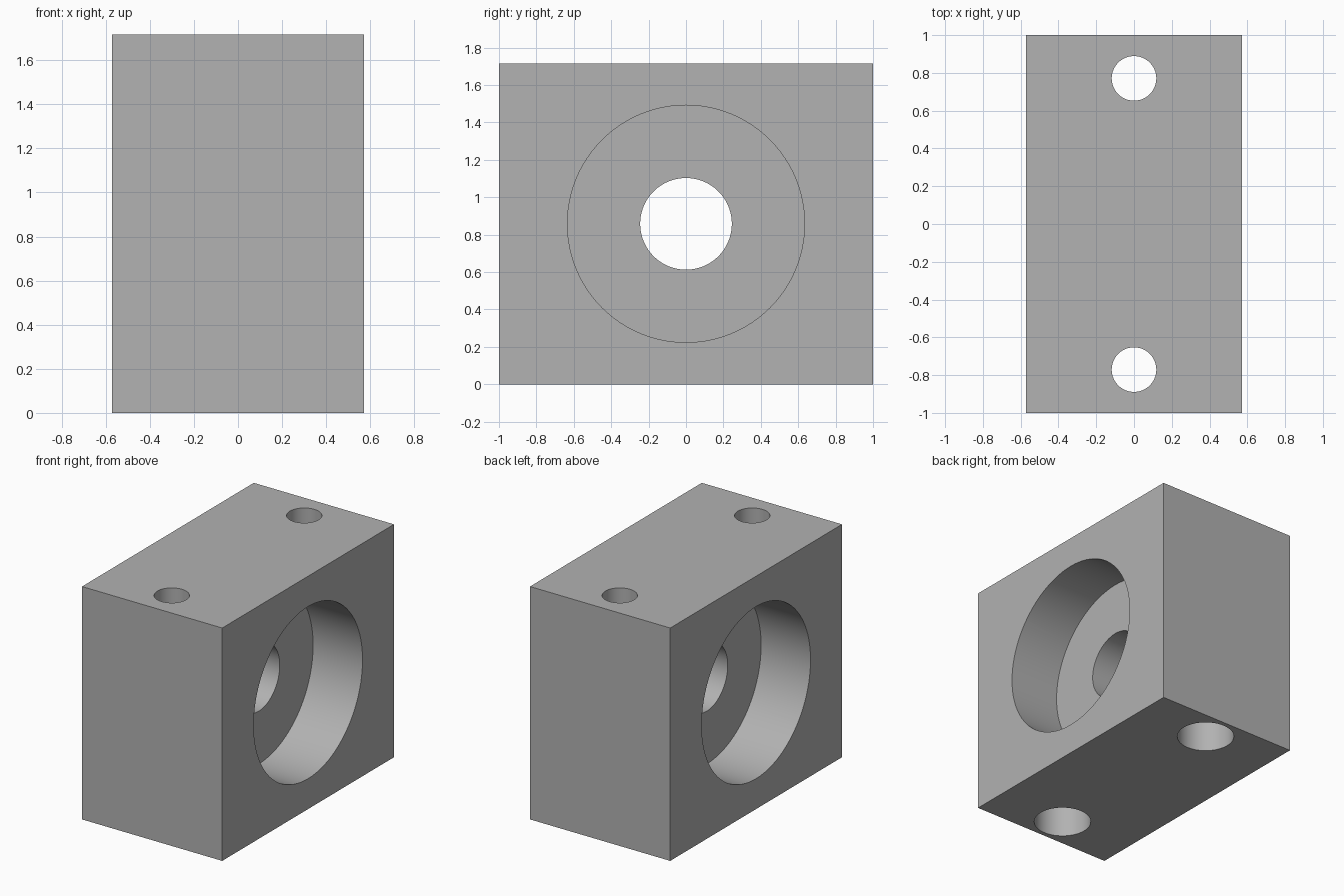
import bpy
from math import pi

cube = bpy.data.objects.get("Cube")
if cube:
    bpy.data.objects.remove(cube, do_unlink=True)

WIDTH, LENGTH, HEIGHT = 1.143, 2.0, 1.716
MID = HEIGHT / 2
SEAT_DEPTH = 0.403      # bearing seat on each side
HEAD_DEPTH = 0.29       # screw head recess in the underside
SCREW_Y = 0.771
OVER = 0.1              # how far cutters stick out

# Material
grey = bpy.data.materials.new("plain grey")
grey.use_nodes = True
colour = (0.445, 0.445, 0.445, 1)
grey.diffuse_color = colour
grey.node_tree.nodes["Principled BSDF"].inputs["Base Color"].default_value = colour

# Block
bpy.ops.mesh.primitive_cube_add(size=1, location=(0, 0, MID))
block = bpy.context.object
block.name = "bearing_block"
block.scale = (WIDTH, LENGTH, HEIGHT)
bpy.ops.object.transform_apply(location=True, rotation=True, scale=True)
block.data.materials.append(grey)


def drill(name, radius, depth, centre, along_x=False):
    """Cut a round hole out of the block."""
    bpy.ops.mesh.primitive_cylinder_add(
        vertices=96, radius=radius, depth=depth, location=centre,
        rotation=(0, pi / 2 if along_x else 0, 0))
    cutter = bpy.context.object
    cutter.name = name
    cutter.hide_render = True
    cutter.data.materials.append(grey)
    cut = block.modifiers.new(name, 'BOOLEAN')
    cut.operation = 'DIFFERENCE'
    cut.solver = 'EXACT'
    cut.object = cutter
    bpy.ops.object.select_all(action='DESELECT')
    block.select_set(True)
    bpy.context.view_layer.objects.active = block
    bpy.ops.object.modifier_apply(modifier=name)
    bpy.data.objects.remove(cutter, do_unlink=True)


# Shaft bore right through, with a bearing seat on both sides
drill("shaft_bore", 0.245, WIDTH + 2 * OVER, (0, 0, MID), along_x=True)
for side in (-1, 1):
    x = side * (WIDTH / 2 - SEAT_DEPTH / 2 + OVER / 2)
    drill("bearing_seat", 0.634, SEAT_DEPTH + OVER, (x, 0, MID), along_x=True)

# Upright screw holes with wider head recesses from below
for end in (-1, 1):
    y = end * SCREW_Y
    drill("screw_hole", 0.118, HEIGHT + 2 * OVER, (0, y, MID))
    drill("head_recess", 0.196, HEAD_DEPTH + OVER, (0, y, (HEAD_DEPTH - OVER) / 2))

bpy.ops.object.shade_smooth_by_angle(angle=pi / 6)
